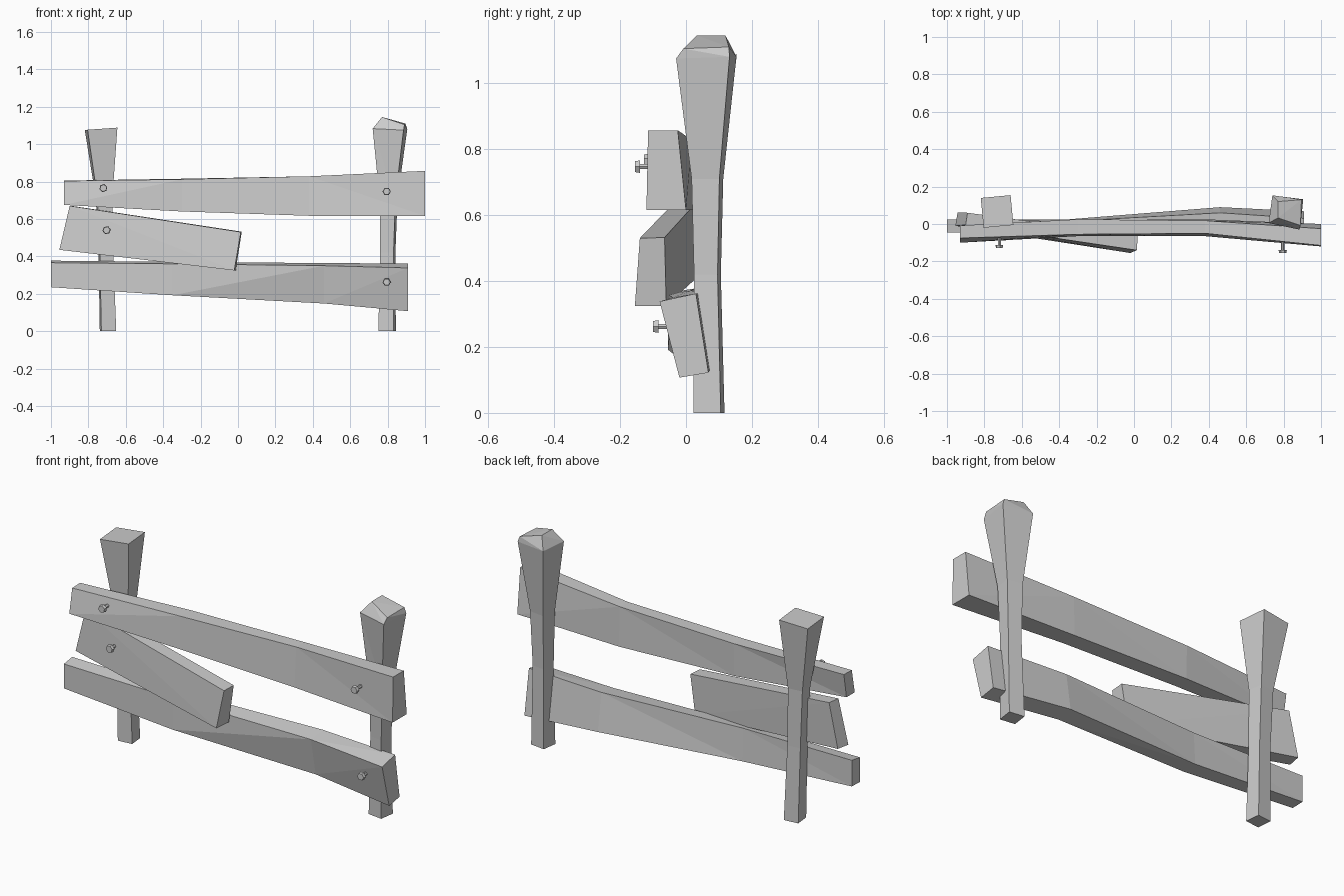
import bpy, bmesh
from math import cos, sin, pi, radians
from mathutils import Vector


def loft(name, rings):
    """Skin a list of equal-sized point rings, closing both ends."""
    bm = bmesh.new()
    vs = [[bm.verts.new(p) for p in r] for r in rings]
    n = len(rings[0])
    for a, b in zip(vs, vs[1:]):
        for i in range(n):
            j = (i + 1) % n
            bm.faces.new((a[i], a[j], b[j], b[i]))
    bm.faces.new(vs[0][::-1])
    bm.faces.new(vs[-1])
    # split twisted quads so shading stays faceted
    bent = []
    for f in bm.faces:
        f.normal_update()
        c = f.calc_center_median()
        if len(f.verts) == 4 and max(abs((v.co - c).dot(f.normal)) for v in f.verts) > 0.001:
            bent.append(f)
    bmesh.ops.triangulate(bm, faces=bent)
    bmesh.ops.recalc_face_normals(bm, faces=bm.faces[:])
    me = bpy.data.meshes.new(name)
    bm.to_mesh(me)
    bm.free()
    ob = bpy.data.objects.new(name, me)
    bpy.context.collection.objects.link(ob)
    return ob


def square(cx, cy, z, w, deg, tilt=0.0):
    """Rotated square ring; tilt raises z along x."""
    a = radians(deg)
    pts = []
    for sx, sy in ((-1, -1), (1, -1), (1, 1), (-1, 1)):
        x = (sx * cos(a) - sy * sin(a)) * w / 2
        y = (sx * sin(a) + sy * cos(a)) * w / 2
        pts.append((cx + x, cy + y, z + tilt * x))
    return pts


def section(x, *yz):
    """Cross-section of a rail at one x position."""
    return [(x, y, z) for y, z in yz]


# Posts: narrow at the waist, flared at the top
loft("left_post", [
    square(-0.695, 0.07, 0, 0.08, 6),
    square(-0.706, 0.065, 0.40, 0.072, 6),
    square(-0.716, 0.065, 0.71, 0.08, 6),
    square(-0.732, 0.067, 1.082, 0.16, 5.4, 0.07),
])
loft("right_post", [
    square(0.797, 0.07, 0, 0.083, -8),
    square(0.801, 0.065, 0.42, 0.072, -8),
    square(0.805, 0.065, 0.71, 0.085, -8),
    [(0.72, 0.005, 1.083), (0.885, -0.03, 1.075), (0.905, 0.132, 1.08), (0.74, 0.153, 1.08)],
    [(0.77, 0.033, 1.145), (0.89, -0.008, 1.105), (0.895, 0.13, 1.11), (0.77, 0.12, 1.145)],
])

# Rails: front-bottom, back-bottom, back-top, front-top at each station
loft("top_rail", [
    section(-0.93, (-0.10, 0.675), (-0.03, 0.675), (-0.008, 0.805), (-0.075, 0.803)),
    section(-0.30, (-0.065, 0.640), (0.02, 0.640), (0.025, 0.815), (-0.055, 0.812)),
    section(0.38, (-0.065, 0.617), (0.025, 0.617), (0.018, 0.828), (-0.05, 0.828)),
    section(1.00, (-0.12, 0.615), (0.0, 0.615), (-0.025, 0.857), (-0.115, 0.857)),
])
loft("bottom_rail", [
    section(-1.0, (-0.045, 0.235), (0.025, 0.237), (0.025, 0.377), (-0.045, 0.366)),
    section(-0.35, (-0.055, 0.192), (0.025, 0.198), (0.015, 0.371), (-0.055, 0.360)),
    section(0.46, (0.0, 0.148), (0.09, 0.163), (0.06, 0.364), (-0.04, 0.350)),
    section(0.91, (-0.02, 0.107), (0.068, 0.122), (0.03, 0.362), (-0.08, 0.338)),
])

# Broken plank hanging from the left post
loft("broken_plank", [
    [(-0.955, -0.01, 0.435), (-0.943, 0.062, 0.437), (-0.89, 0.06, 0.67), (-0.90, -0.005, 0.67)],
    [(-0.02, -0.155, 0.325), (-0.012, -0.06, 0.325), (0.02, -0.065, 0.532), (0.015, -0.14, 0.53)],
])


# Nails: thin shank with a wider faceted head
def nail(name, x, y, z, deg, depth=0.06):
    def ring(r, yy):
        return [(x + r * cos(radians(deg) + k * pi / 3), yy,
                 z + r * sin(radians(deg) + k * pi / 3)) for k in range(6)]
    loft(name, [ring(0.019, y), ring(0.022, y + 0.016),
                ring(0.009, y + 0.016), ring(0.009, y + depth + 0.02)])


for name, x, y, z, deg in (("top_left_nail", -0.72, -0.128, 0.765, 20),
                           ("plank_nail", -0.703, -0.088, 0.54, 10),
                           ("top_right_nail", 0.795, -0.155, 0.747, 0),
                           ("bottom_right_nail", 0.795, -0.10, 0.262, 0)):
    nail(name, x, y, z, deg)
